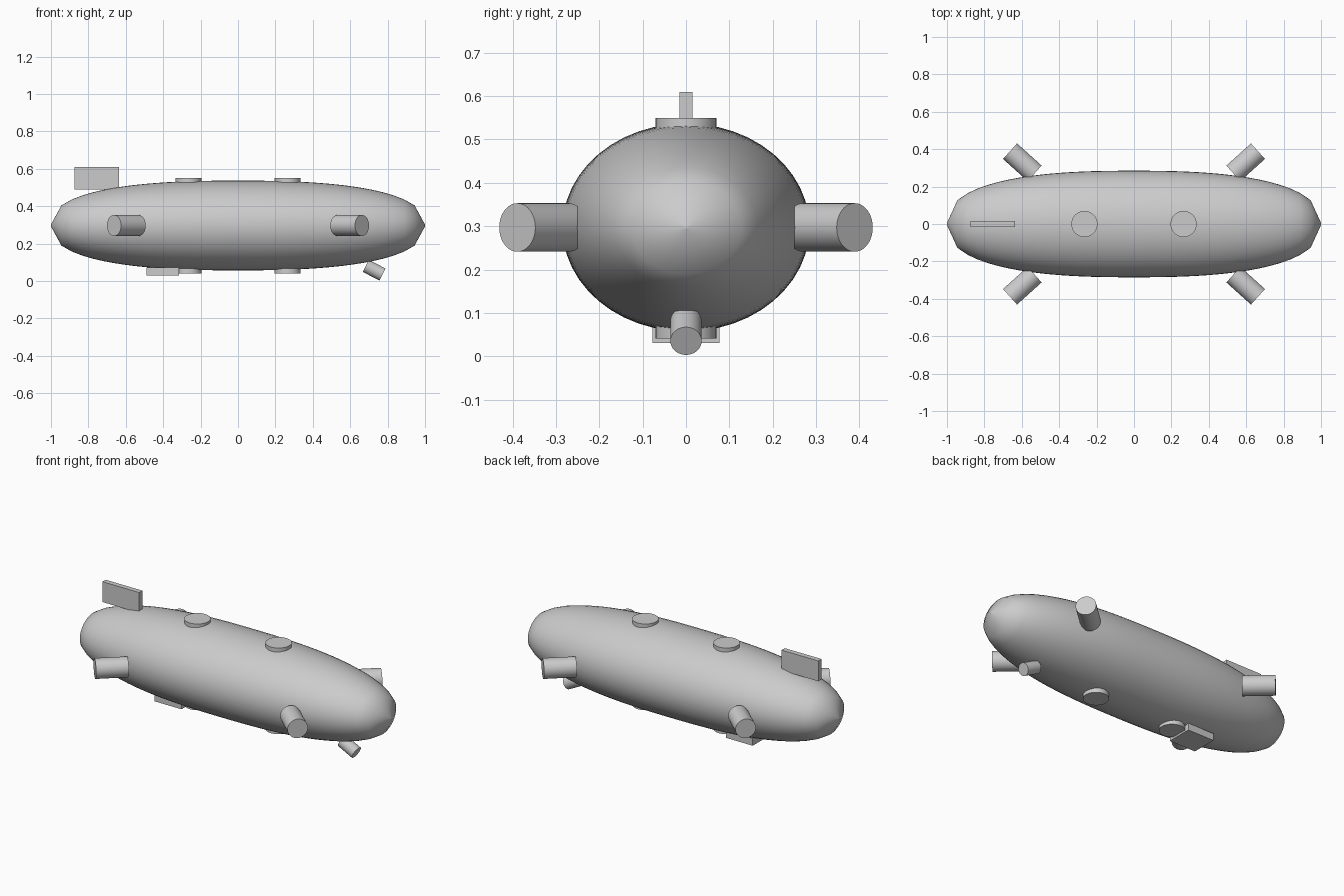
import bpy, bmesh, math
from mathutils import Vector

if "Cube" in bpy.data.objects:
    bpy.data.objects.remove(bpy.data.objects["Cube"])

AXIS_Z = 0.297           # height of the hull centreline
HALF_Y, HALF_Z = 0.285, 0.24
STATIONS, SIDES = 36, 48

grey = bpy.data.materials.new("plain grey")
grey.use_nodes = True
grey.diffuse_color = (0.6, 0.6, 0.6, 1)
grey.node_tree.nodes["Principled BSDF"].inputs["Base Color"].default_value = (0.6, 0.6, 0.6, 1)


def finish(obj, name, smooth=True):
    obj.name = obj.data.name = name
    obj.data.materials.append(grey)
    if smooth:
        bpy.ops.object.select_all(action='DESELECT')
        obj.select_set(True)
        bpy.context.view_layer.objects.active = obj
        bpy.ops.object.shade_smooth_by_angle(angle=math.radians(40))
    return obj


def cylinder(name, centre, direction, radius, length):
    bpy.ops.mesh.primitive_cylinder_add(vertices=48, radius=radius, depth=length, location=centre)
    obj = bpy.context.object
    obj.rotation_euler = Vector(direction).to_track_quat('Z', 'Y').to_euler()
    return finish(obj, name)


def box(name, low, high):
    low, high = Vector(low), Vector(high)
    bpy.ops.mesh.primitive_cube_add(size=1, location=(low + high) / 2)
    obj = bpy.context.object
    obj.scale = high - low
    return finish(obj, name, smooth=False)


# Hull: superelliptic profile spun about the long axis, then squashed to an oval
bm = bmesh.new()
profile = []
for i in range(STATIONS + 1):
    x = -1 + 2 * i / STATIONS
    r = max((1 - abs(x) ** 2.5) ** 0.4, 0.02)
    profile.append(bm.verts.new((x, 0, r)))
edges = [bm.edges.new(pair) for pair in zip(profile, profile[1:])]
bmesh.ops.spin(bm, geom=profile + edges, cent=(0, 0, 0), axis=(1, 0, 0),
               angle=math.tau, steps=SIDES, use_duplicate=False)
bmesh.ops.remove_doubles(bm, verts=bm.verts, dist=0.0005)
bmesh.ops.holes_fill(bm, edges=[e for e in bm.edges if e.is_boundary], sides=0)
bmesh.ops.scale(bm, vec=(1, HALF_Y, HALF_Z), verts=bm.verts)
bmesh.ops.translate(bm, vec=(0, 0, AXIS_Z), verts=bm.verts)
bmesh.ops.recalc_face_normals(bm, faces=bm.faces)
mesh = bpy.data.meshes.new("hull")
bm.to_mesh(mesh)
bm.free()
hull = bpy.data.objects.new("hull", mesh)
bpy.context.collection.objects.link(hull)
finish(hull, "hull")

# Four angled thrusters and four round hatches
tilt = math.radians(42)
for sx, end in ((1, "bow"), (-1, "stern")):
    for sy, side in ((1, "back"), (-1, "front")):
        cylinder(f"{end}_{side}_thruster", (sx * 0.597, sy * 0.33, AXIS_Z),
                 (sx * math.cos(tilt), sy * math.sin(tilt), 0), 0.056, 0.177)
    cylinder(f"{end}_top_hatch", (sx * 0.265, 0, 0.525), (0, 0, 1), 0.07, 0.05)
    cylinder(f"{end}_bottom_hatch", (sx * 0.265, 0, 0.066), (0, 0, 1), 0.07, 0.05)

# Downward-looking sensor under the bow
pitch = math.radians(-27)
cylinder("bow_sensor", (0.728, 0, 0.058), (math.cos(pitch), 0, math.sin(pitch)), 0.036, 0.101)

# Tail fin and belly plate
box("tail_fin", (-0.875, -0.015, 0.49), (-0.635, 0.015, 0.61))
box("belly_plate", (-0.49, -0.077, 0.03), (-0.315, 0.077, 0.072))
